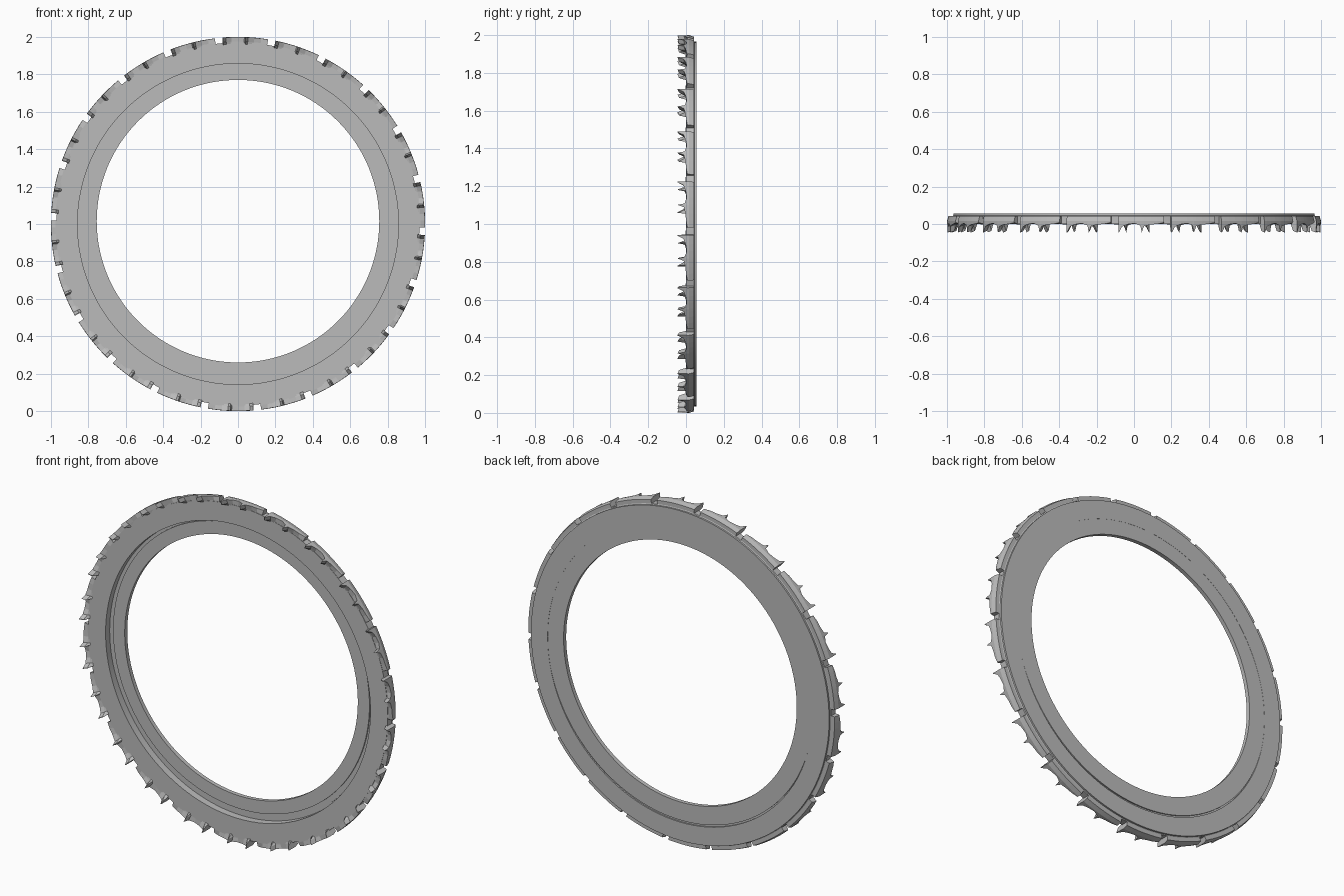
import bpy, bmesh, math

cube = bpy.data.objects.get("Cube")
if cube:
    bpy.data.objects.remove(cube, do_unlink=True)

grey = bpy.data.materials.new("mid_grey")
grey.use_nodes = True
colour = (0.5, 0.5, 0.5, 1)
grey.diffuse_color = colour
grey.node_tree.nodes["Principled BSDF"].inputs["Base Color"].default_value = colour

TEETH = 22
PITCH = 2 * math.pi / TEETH


def finish(name, bm, smooth):
    bmesh.ops.recalc_face_normals(bm, faces=bm.faces)
    mesh = bpy.data.meshes.new(name)
    bm.to_mesh(mesh)
    bm.free()
    mesh.materials.append(grey)
    obj = bpy.data.objects.new(name, mesh)
    bpy.context.collection.objects.link(obj)
    if smooth:
        bpy.ops.object.select_all(action='DESELECT')
        obj.select_set(True)
        bpy.context.view_layer.objects.active = obj
        bpy.ops.object.shade_smooth_by_angle(angle=math.radians(30))


def polar(r, y, angle, centre=1.0):
    return (r * math.cos(angle), y, centre + r * math.sin(angle))


def revolve(name, profile, centre, steps=128):
    """Spin a closed (radius, y) outline around the y direction."""
    bm = bmesh.new()
    loops = [[bm.verts.new(polar(r, y, 2 * math.pi * i / steps, centre))
              for r, y in profile] for i in range(steps)]
    n = len(profile)
    for i in range(steps):
        a, b = loops[i], loops[(i + 1) % steps]
        for j in range(n):
            k = (j + 1) % n
            bm.faces.new((a[j], a[k], b[k], b[j]))
    finish(name, bm, True)


# Outer ring: deep front rim, hidden web and thin back flange
revolve("outer_ring", [(0.8575, 0), (0.97, 0), (0.97, 0.042), (0.965, 0.045),
                       (0.965, 0.055), (0.8575, 0.055), (0.8575, 0.047),
                       (0.81, 0.047), (0.81, 0.042), (0.8575, 0.042)], 1.0)

# Inner ring: slightly raised above the centre, with a front step
revolve("inner_ring", [(0.755, 0.03), (0.83, 0.03), (0.83, 0.038),
                       (0.861, 0.038), (0.861, 0.054), (0.755, 0.054)], 1.015)

# Jagged teeth: (position along tooth, front edge y)
edge = [(0, 0.008), (0.15, 0.0), (0.3, -0.003), (0.44, -0.012), (0.49, -0.045),
        (0.52, -0.008), (0.65, 0.004), (0.8, -0.002), (0.92, -0.014),
        (0.985, -0.045), (1, -0.045)]
bm = bmesh.new()
first = math.radians(79.6) + 0.02
for t in range(TEETH):
    sections = []
    for u, front in edge:
        a = first + t * PITCH + u * (PITCH - 0.04)
        outline = [(0.96, 0.002), (0.975, min(front + 0.008, 0.002)), (0.999, front),
                   (1.0, 0.015), (0.992, 0.042), (0.96, 0.042)]
        sections.append([bm.verts.new(polar(r, y, a)) for r, y in outline])
    for a, b in zip(sections, sections[1:]):
        for j in range(len(a)):
            k = (j + 1) % len(a)
            bm.faces.new((a[j], a[k], b[k], b[j]))
    bm.faces.new(sections[0])
    bm.faces.new(sections[-1])
finish("rim_teeth", bm, False)
